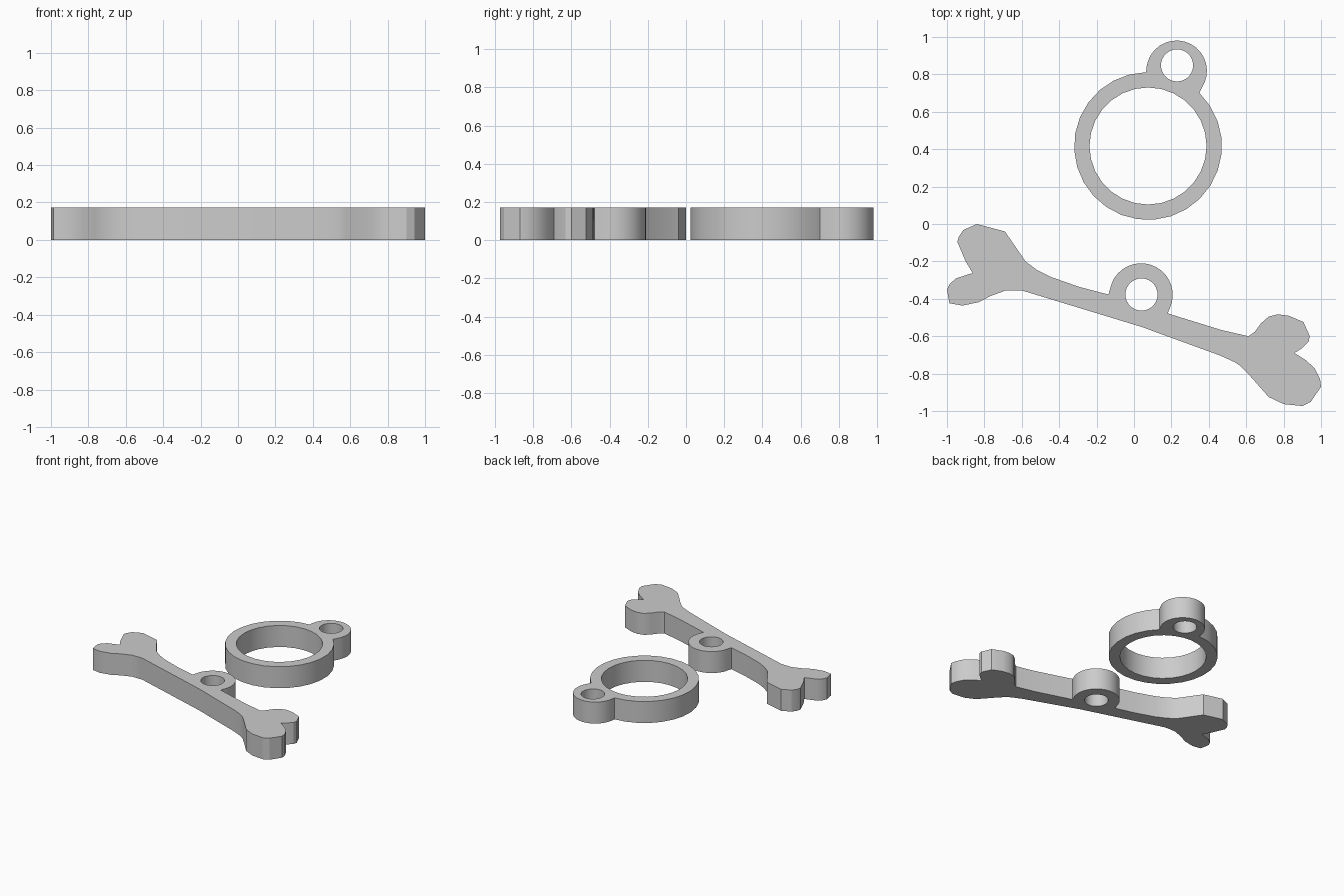
import bpy, bmesh, math
from mathutils import Vector

THICKNESS = 0.172
HOLE_RADIUS = 0.086

cube = bpy.data.objects.get("Cube")
if cube:
    bpy.data.objects.remove(cube, do_unlink=True)

grey = bpy.data.materials.new("plain grey")
grey.use_nodes = True
grey.diffuse_color = (0.6, 0.6, 0.6, 1)
grey.node_tree.nodes["Principled BSDF"].inputs["Base Color"].default_value = grey.diffuse_color


def arc(centre, radius, start, end, steps):
    """Points along an arc, angles in degrees, both ends included."""
    points = []
    for i in range(steps + 1):
        angle = math.radians(start + (end - start) * i / steps)
        points.append((centre[0] + radius * math.cos(angle),
                       centre[1] + radius * math.sin(angle)))
    return points


def circle(centre, radius, sides):
    return arc(centre, radius, 0, 360, sides)[:-1]


def flat_plate(name, loops):
    """Fill an outline with its holes and extrude it to the plate thickness."""
    bm = bmesh.new()
    for loop in loops:
        verts = [bm.verts.new((x, y, 0)) for x, y in loop]
        for i, vert in enumerate(verts):
            bm.edges.new((verts[i - 1], vert))
    bmesh.ops.triangle_fill(bm, edges=bm.edges[:], use_beauty=True, normal=Vector((0, 0, 1)))
    result = bmesh.ops.extrude_face_region(bm, geom=bm.faces[:], use_keep_orig=True)
    top = [g for g in result["geom"] if isinstance(g, bmesh.types.BMVert)]
    bmesh.ops.translate(bm, verts=top, vec=(0, 0, THICKNESS))
    bmesh.ops.recalc_face_normals(bm, faces=bm.faces[:])
    mesh = bpy.data.meshes.new(name)
    bm.to_mesh(mesh)
    bm.free()
    mesh.materials.append(grey)
    obj = bpy.data.objects.new(name, mesh)
    bpy.context.collection.objects.link(obj)
    bpy.ops.object.select_all(action="DESELECT")
    obj.select_set(True)
    bpy.context.view_layer.objects.active = obj
    bpy.ops.object.shade_smooth_by_angle(angle=math.radians(30))
    return obj


# Ring with a small eyelet at its upper right
ring_centre = (0.075, 0.417)
ring_outline = (arc(ring_centre, 0.395, 46, -268.5, 24)
                + arc((0.228, 0.819), 0.162, 172, -23, 16))
flat_plate("ring_with_eyelet", [
    ring_outline,
    circle(ring_centre, 0.313, 28),
    circle((0.23, 0.848), HOLE_RADIUS, 28),
])

# Bone outline, clockwise: left knob top, shaft, eyelet, right knob, underside
eyelet_centre = (0.038, -0.379)
left_top = [(-.84, 0), (-.69, -.04), (-.58, -.2), (-.52, -.245),
            (-.44, -.285), (-.29, -.337), (-.137, -.377)]
right_knob = [(.18, -.478), (.468, -.567), (.612, -.6), (.645, -.577),
              (.68, -.53), (.72, -.495), (.767, -.483), (.826, -.49),
              (.906, -.524), (.94, -.6), (.933, -.63), (.9, -.663),
              (.858, -.69), (.917, -.727), (.965, -.77), (.995, -.83),
              (1, -.87), (.944, -.952), (.9, -.973), (.8, -.963),
              (.72, -.925), (.607, -.797), (.57, -.76), (.537, -.738),
              (.46, -.703), (.04, -.55)]
left_bottom = [(-.597, -.356), (-.687, -.356), (-.767, -.385), (-.83, -.418),
               (-.917, -.436), (-.987, -.424), (-1, -.35), (-.985, -.32),
               (-.95, -.29), (-.863, -.262), (-.9, -.2), (-.944, -.097),
               (-.938, -.07), (-.912, -.032)]
flat_plate("bone_with_eyelet", [
    left_top + arc(eyelet_centre, 0.169, 170, -25, 18) + right_knob + left_bottom,
    circle((0.04, -0.377), HOLE_RADIUS, 28),
])
